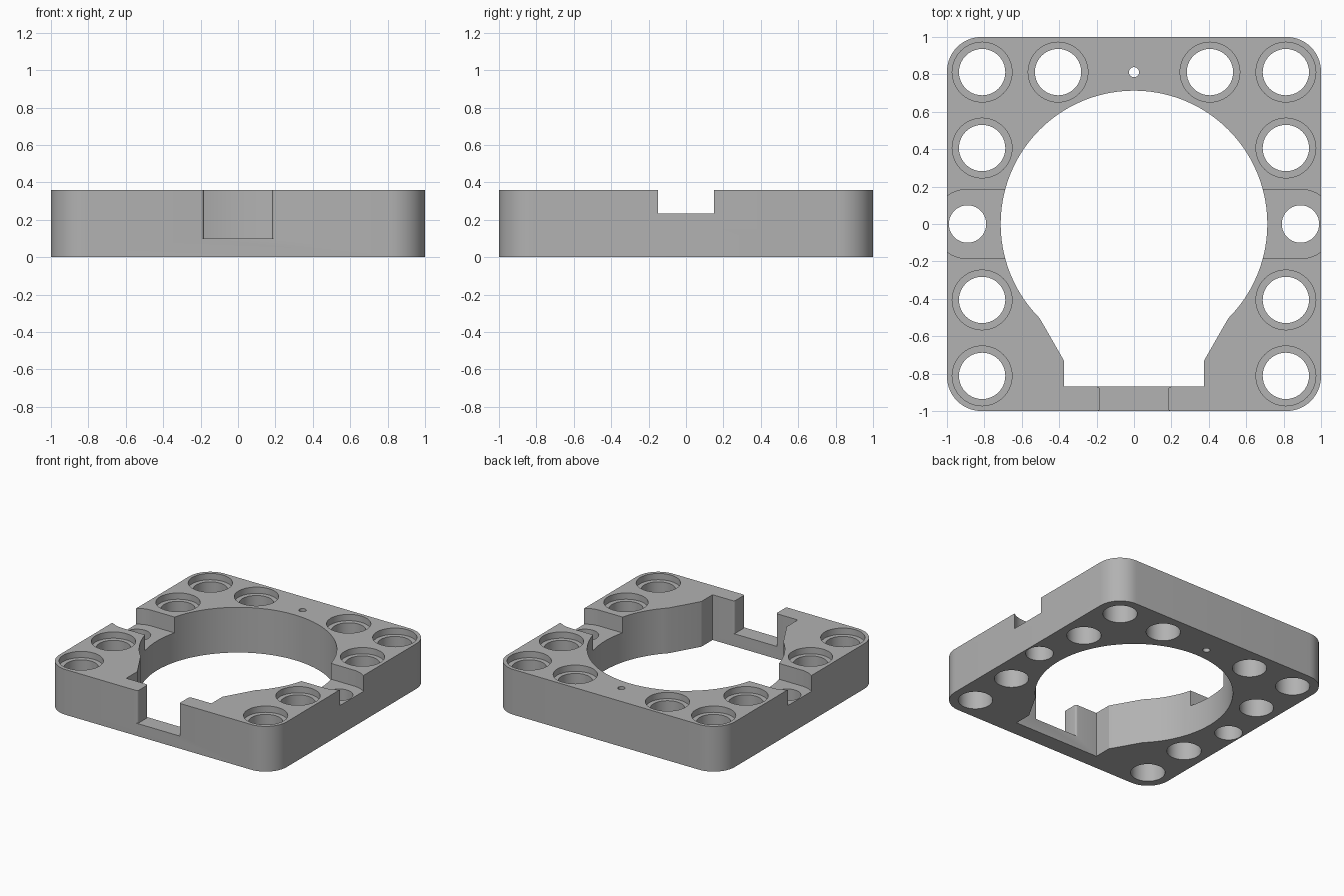
import bpy, bmesh
from math import sin, cos, pi, radians

old = bpy.data.objects.get("Cube")
if old:
    bpy.data.objects.remove(old, do_unlink=True)

H = 0.36          # plate height
PITCH = 0.406     # hole spacing

grey = bpy.data.materials.new("plain_grey")
grey.use_nodes = True
colour = (0.445, 0.445, 0.445, 1)
grey.diffuse_color = colour
grey.node_tree.nodes["Principled BSDF"].inputs["Base Color"].default_value = colour


def arc(cx, cy, r, start, end, n):
    """Points along an arc, angles in degrees, both ends included."""
    angles = [radians(start + (end - start) * i / n) for i in range(n + 1)]
    return [(cx + r * cos(a), cy + r * sin(a)) for a in angles]


def prism(name, outline, z0, z1):
    """Extrude a closed outline from z0 to z1."""
    bm = bmesh.new()
    face = bm.faces.new([bm.verts.new((x, y, z0)) for x, y in outline])
    top = bmesh.ops.extrude_face_region(bm, geom=[face])["geom"]
    verts = [v for v in top if isinstance(v, bmesh.types.BMVert)]
    bmesh.ops.translate(bm, verts=verts, vec=(0, 0, z1 - z0))
    bmesh.ops.recalc_face_normals(bm, faces=bm.faces)
    mesh = bpy.data.meshes.new(name)
    bm.to_mesh(mesh)
    bm.free()
    mesh.materials.append(grey)
    obj = bpy.data.objects.new(name, mesh)
    bpy.context.collection.objects.link(obj)
    return obj


def cut(name, outline, z0=-0.1, z1=H + 0.1):
    """Subtract a prism from the plate and discard the cutter."""
    cutter = prism(name, outline, z0, z1)
    cutter.hide_render = True
    mod = plate.modifiers.new(name, 'BOOLEAN')
    mod.operation = 'DIFFERENCE'
    mod.solver = 'EXACT'
    mod.object = cutter
    bpy.context.view_layer.objects.active = plate
    bpy.ops.object.modifier_apply(modifier=mod.name)
    bpy.data.objects.remove(cutter, do_unlink=True)


def circle(x, y, r, n=40):
    return arc(x, y, r, 0, 360, n)[:-1]


# Plate with rounded corners
R = 0.185
C = 1 - R
outline = []
for i, (sx, sy) in enumerate([(1, 1), (-1, 1), (-1, -1), (1, -1)]):
    outline += arc(sx * C, sy * C, R, 90 * i, 90 * i + 90, 14)
plate = prism("mounting_plate", outline, 0, H)

# Central round opening with a tapered neck at the front
neck = [(-0.375, -0.73), (-0.375, -0.87), (0.375, -0.87), (0.375, -0.73)]
cut("opening", arc(0, 0, 0.713, -45, 225, 72) + neck)

# Front notch, its side walls rounded at both ends
W, F, Y0, Y1 = 0.183, 0.015, -1.0, -0.87
right = [(W + F, Y0 - 0.05)] + arc(W + F, Y0 + F, F, 270, 180, 5)
right += arc(W + F, Y1 - F, F, 180, 90, 5) + [(W + F, Y1 + 0.05)]
cut("front_notch", right + [(-x, y) for x, y in reversed(right)], 0.1)

# Side slots with a through hole in each
for s in (1, -1):
    slot = [(0.55, -0.185)] + arc(0.89, 0, 0.185, -90, 90, 32) + [(0.55, 0.185)]
    cut("side_slot", [(s * x, y) for x, y in slot], 0.234)
    cut("side_hole", circle(s * 0.89, 0, 0.1))

# Counterbored holes around the rim
for s in (1, -1):
    for i, j in [(2, 2), (1, 2), (2, 1), (2, -1), (2, -2)]:
        x, y = s * i * PITCH, j * PITCH
        cut("pin_hole", circle(x, y, 0.124))
        cut("counterbore", circle(x, y, 0.16), H - 0.05)

# Small pilot hole at the back
cut("pilot_hole", circle(0, 2 * PITCH, 0.027, 20))

bpy.ops.object.select_all(action='DESELECT')
plate.select_set(True)
bpy.context.view_layer.objects.active = plate
bpy.ops.object.shade_smooth_by_angle(angle=radians(25))
